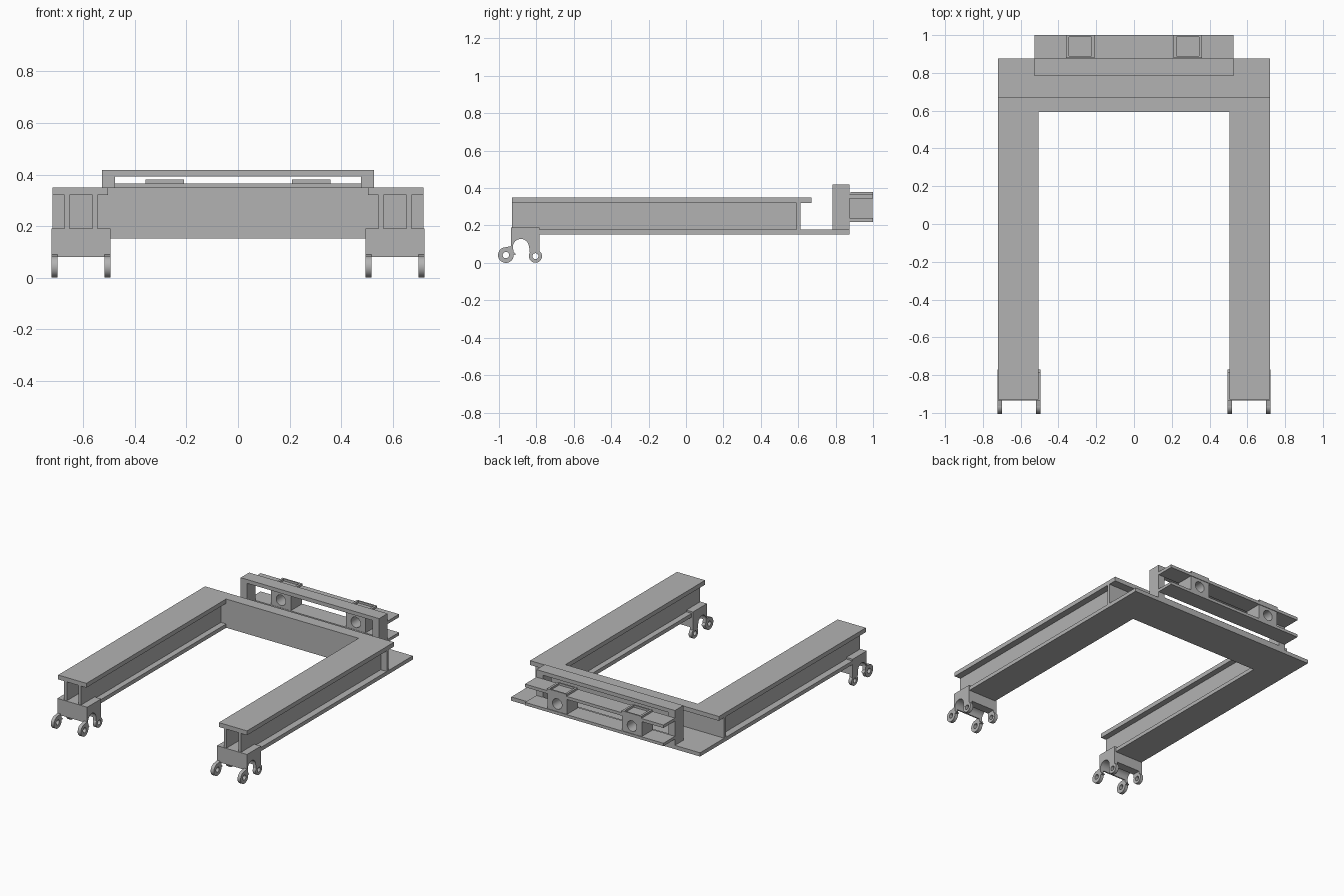
import bpy
import math
from mathutils import Matrix

if "Cube" in bpy.data.objects:
    bpy.data.objects.remove(bpy.data.objects["Cube"])

steel = bpy.data.materials.new("plain_grey")
steel.use_nodes = True
GREY = (0.45, 0.45, 0.45, 1)
steel.diffuse_color = GREY
steel.node_tree.nodes["Principled BSDF"].inputs["Base Color"].default_value = GREY


def box(name, x, y, z):
    """Box from (min, max) pairs."""
    bpy.ops.mesh.primitive_cube_add(size=1)
    ob = bpy.context.object
    ob.name = name
    size = [b - a for a, b in (x, y, z)]
    mid = [(a + b) / 2 for a, b in (x, y, z)]
    ob.data.transform(Matrix.Translation(mid) @ Matrix.Diagonal((*size, 1)))
    ob.data.materials.append(steel)
    return ob


def circle(cx, cy, r, n=32):
    return [(cx + r * math.cos(2 * math.pi * i / n),
             cy + r * math.sin(2 * math.pi * i / n)) for i in range(n)]


def rect(x, y):
    return [(x[0], y[0]), (x[1], y[0]), (x[1], y[1]), (x[0], y[1])]


def extrude(name, loops, axis, span):
    """Fill closed outlines (inner loops are holes) and extrude along x, y or z."""
    cu = bpy.data.curves.new(name, "CURVE")
    cu.dimensions = "2D"
    cu.fill_mode = "BOTH"
    cu.extrude = (span[1] - span[0]) / 2
    for pts in loops:
        sp = cu.splines.new("POLY")
        sp.points.add(len(pts) - 1)
        for p, (u, v) in zip(sp.points, pts):
            p.co = (u, v, 0, 1)
        sp.use_cyclic_u = True
    ob = bpy.data.objects.new(name, cu)
    bpy.context.collection.objects.link(ob)
    bpy.ops.object.select_all(action="DESELECT")
    ob.select_set(True)
    bpy.context.view_layer.objects.active = ob
    bpy.ops.object.convert(target="MESH")
    ob = bpy.context.object
    mid = (span[0] + span[1]) / 2
    rot = {"x": ((0, 0, 1, mid), (1, 0, 0, 0), (0, 1, 0, 0), (0, 0, 0, 1)),
           "y": ((1, 0, 0, 0), (0, 0, -1, mid), (0, 1, 0, 0), (0, 0, 0, 1)),
           "z": ((1, 0, 0, 0), (0, 1, 0, 0), (0, 0, 1, mid), (0, 0, 0, 1))}[axis]
    ob.data.transform(Matrix(rot))
    ob.data.materials.clear()
    ob.data.materials.append(steel)
    bpy.ops.object.shade_smooth_by_angle(angle=math.radians(30))
    return ob


def u_outline(back):
    """U-shaped plan shared by the top and bottom flanges."""
    right = [(0.72, back), (0.72, -0.93), (0.505, -0.93), (0.505, 0.592)]
    return right + [(-x, y) for x, y in reversed(right)]


# Main U-shaped girder
extrude("top_flange", [u_outline(0.67)], "z", (0.32, 0.35))
extrude("bottom_flange", [u_outline(0.875)], "z", (0.152, 0.178))
box("cross_web", (-0.72, 0.72), (0.592, 0.612), (0.17, 0.33))

# Foot bracket side outline with a round arch in its underside
ARCH_Y, ARCH_Z, ARCH_R, FOOT_Z = -0.883, 0.085, 0.043, 0.08
arch = [(ARCH_Y + ARCH_R * math.cos(math.pi * i / 16),
         ARCH_Z + ARCH_R * math.sin(math.pi * i / 16)) for i in range(17)]
bracket = [(-0.935, FOOT_Z), (-0.935, 0.19), (-0.783, 0.19), (-0.783, FOOT_Z),
           (ARCH_Y + ARCH_R, FOOT_Z)] + arch + [(ARCH_Y - ARCH_R, FOOT_Z)]
front_neck = [(-0.963, 0.084), (-0.935, 0.09), (-0.926, 0.09),
              (-0.922, 0.06), (-0.908, 0.045), (-0.94, 0.04)]
rear_neck = rect((-0.838, -0.783), (0.056, 0.1))

for label, s in (("left", 1), ("right", -1)):
    def span(a, b):
        return tuple(sorted((s * a, s * b)))

    # Twin webs of each side girder
    for part, x in (("outer", 0.664), ("inner", 0.555)):
        box(f"{label}_{part}_web", span(x - 0.01, x + 0.01), (-0.93, 0.6), (0.17, 0.33))

    # Foot bracket and its four eyelets
    extrude(f"{label}_foot_bracket", [bracket], "x", span(0.495, 0.723))
    for part, xs in (("outer", span(0.7, 0.723)), ("inner", span(0.495, 0.519))):
        extrude(f"{label}_{part}_front_eyelet",
                [circle(-0.963, 0.042, 0.037 + 0.005), circle(-0.963, 0.042, 0.017)], "x", xs)
        extrude(f"{label}_{part}_front_neck", [front_neck], "x", xs)
        extrude(f"{label}_{part}_rear_eyelet",
                [circle(-0.805, 0.036, 0.035), circle(-0.805, 0.036, 0.016)], "x", xs)
        extrude(f"{label}_{part}_rear_neck", [rear_neck], "x", xs)

    # Bearing block between the rear shelves, with a recessed cap on top
    bx = span(0.21, 0.36)
    mid = s * 0.285
    extrude(f"{label}_bearing_block",
            [rect(bx, (0.23, 0.355)), circle(mid, 0.292, 0.036)], "y", (0.875, 0.996))
    extrude(f"{label}_cap_rim",
            [rect(bx, (0.88, 1.0)), rect((mid - 0.06, mid + 0.06), (0.89, 0.99))],
            "z", (0.36, 0.38))

# Upright rear frame and the two shelves behind it
extrude("rear_frame", [rect((-0.528, 0.528), (0.165, 0.418)),
                       rect((-0.478, 0.478), (0.195, 0.392))], "y", (0.783, 0.875))
box("upper_shelf", (-0.528, 0.528), (0.873, 1.0), (0.345, 0.366))
box("lower_shelf", (-0.528, 0.528), (0.873, 1.0), (0.22, 0.24))
